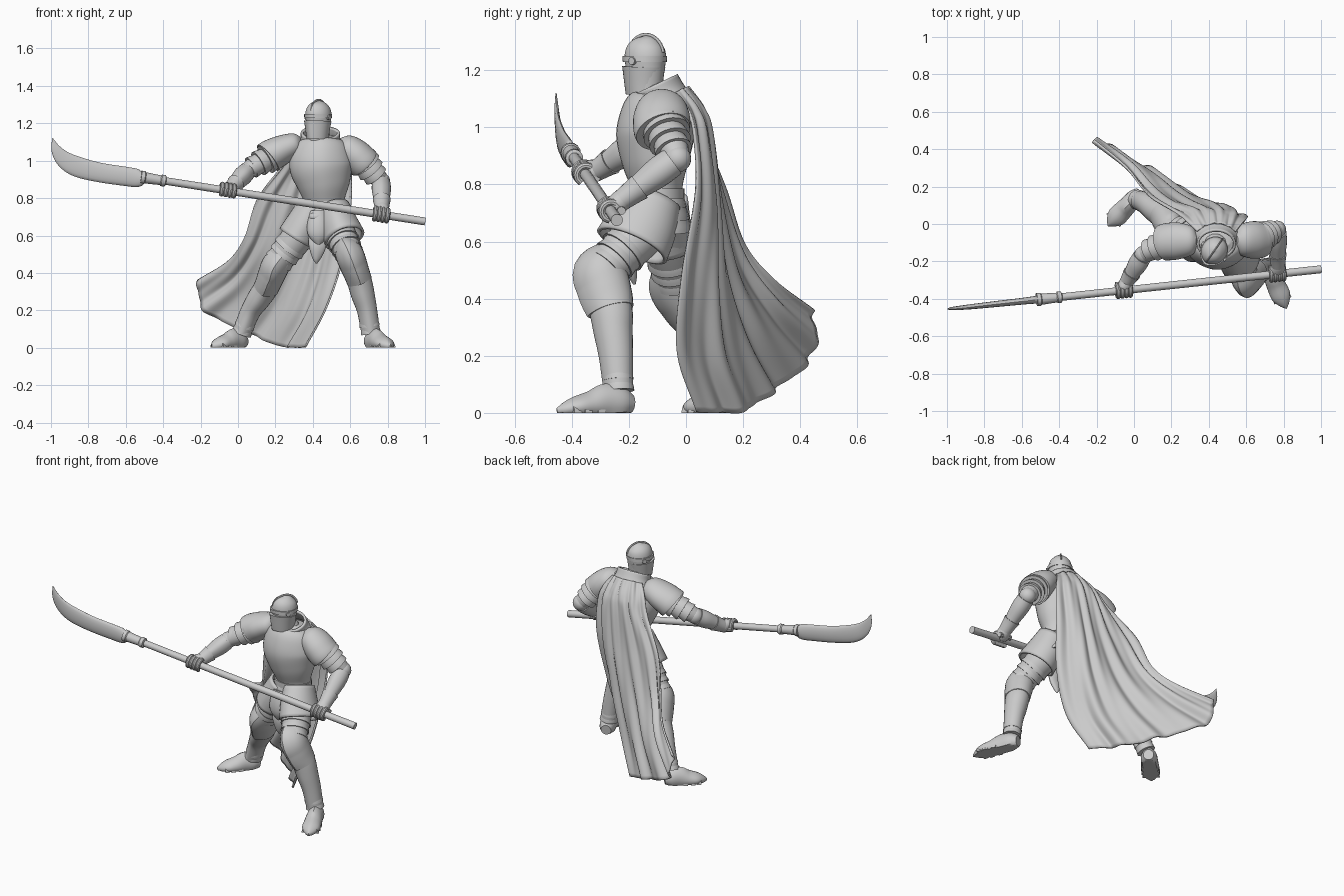
import bpy, bmesh, math
from mathutils import Vector, Matrix

if "Cube" in bpy.data.objects:
    bpy.data.objects.remove(bpy.data.objects["Cube"])

steel = bpy.data.materials.new("plain grey")
steel.use_nodes = True
GREY = (0.6, 0.6, 0.6, 1)
steel.diffuse_color = GREY
steel.node_tree.nodes["Principled BSDF"].inputs["Base Color"].default_value = GREY


def finish(name, bm, thick=0, angle=35):
    """Turn a bmesh into a shaded object that never dips below the floor."""
    bmesh.ops.recalc_face_normals(bm, faces=bm.faces)
    for v in bm.verts:
        v.co.z = max(v.co.z, 0)
    mesh = bpy.data.meshes.new(name)
    bm.to_mesh(mesh)
    bm.free()
    mesh.materials.append(steel)
    ob = bpy.data.objects.new(name, mesh)
    bpy.context.collection.objects.link(ob)
    bpy.ops.object.select_all(action="DESELECT")
    ob.select_set(True)
    bpy.context.view_layer.objects.active = ob
    bpy.ops.object.shade_smooth_by_angle(angle=math.radians(angle))
    if thick:
        mod = ob.modifiers.new("thickness", "SOLIDIFY")
        mod.thickness, mod.offset = thick, 0
    return ob


def spline(rows, steps):
    """Catmull-Rom curve through rows of any width."""
    rows = [Vector(r) for r in rows]
    if steps == 1:
        return rows
    ext = [rows[0] * 2 - rows[1]] + rows + [rows[-1] * 2 - rows[-2]]
    out = []
    for a, b, c, d in zip(ext, ext[1:], ext[2:], ext[3:]):
        for k in range(steps):
            t = k / steps
            out.append((b * 2 + (c - a) * t + (a * 2 - b * 5 + c * 4 - d) * t * t
                        + (b * 3 - a - c * 3 + d) * t ** 3) / 2)
    return out + [rows[-1]]


def skin(bm, rings, closed):
    for r, s in zip(rings, rings[1:]):
        n = len(r)
        for i in range(n if closed else n - 1):
            j = (i + 1) % n
            bm.faces.new((r[i], r[j], s[j], s[i]))


def loft(name, secs, steps=5, sides=24, ref=(0, -1, 0), ridge=0, thick=0):
    """Oval sections (x, y, z, side radius, front radius) along a path."""
    secs = [tuple(s) + (s[3],) if len(s) == 4 else s for s in secs]
    rows = spline(secs, steps)
    bm, rings, ref = bmesh.new(), [], Vector(ref)
    for i, r in enumerate(rows):
        t = rows[min(i + 1, len(rows) - 1)].to_3d() - rows[max(i - 1, 0)].to_3d()
        side = t.cross(ref).normalized()
        up = side.cross(t).normalized()
        ring = []
        for k in range(sides):
            a = math.tau * k / sides
            keel = 1 + ridge * max(0, math.sin(a)) ** 10
            ring.append(bm.verts.new(r.to_3d() + side * max(r[3], .001) * math.cos(a)
                                     + up * max(r[4], .001) * math.sin(a) * keel))
        rings.append(ring)
    skin(bm, rings, True)
    if not thick:
        bm.faces.new(rings[0])
        bm.faces.new(rings[-1])
    return finish(name, bm, thick)


def ball(name, loc, scale):
    bm = bmesh.new()
    bmesh.ops.create_uvsphere(bm, u_segments=24, v_segments=14, radius=1)
    bm.transform(Matrix.Translation(loc) @ Matrix.Diagonal((*scale, 1)))
    return finish(name, bm)


def lames(name, a, b, n, r0, r1, squash=1):
    """Overlapping flared plates from a to b."""
    a, b = Vector(a), Vector(b)
    for i in range(n):
        p, q = a.lerp(b, i / n), a.lerp(b, (i + 1.1) / n)
        r = r0 + (r1 - r0) * i / max(n - 1, 1)
        mid = p.lerp(q, .6)
        loft(f"{name}_{i + 1}", [(*p, r * .9, r * .9 * squash), (*mid, r, r * squash),
                                 (*q, r * 1.04, r * 1.04 * squash)], 3)


# Cuirass with a keeled breastplate, and its waist lames
loft("breastplate", [(.46, -.1, .77, .108, .085), (.46, -.1, .8, .113, .09), (.455, -.105, .88, .145, .115),
                     (.445, -.105, .97, .17, .133), (.445, -.1, 1.05, .155, .12),
                     (.445, -.085, 1.1, .12, .09), (.445, -.08, 1.13, .07, .06)], 6, 40, ridge=.05)
loft("waist_belt", [(.46, -.1, .75, .115, .095), (.46, -.1, .785, .115, .095)], 1, 32)
lames("fauld", (.46, -.1, .77), (.45, -.1, .64), 3, .115, .14, .85)
loft("collar", [(.44, -.078, 1.08, .122, .095), (.44, -.092, 1.115, .1, .084), (.44, -.108, 1.15, .098, .08)],
     4, 32, thick=.014)
ball("neck", (.435, -.11, 1.11), (.065, .06, .06))

# Helmet with raised visor and brow around the eye slit, turned toward the weapon
helmet = [
    loft("helmet", [(0, .0, 1.1, .053, .057), (0, .0, 1.16, .057, .064), (0, 0, 1.21, .065, .07),
                    (0, 0, 1.25, .068, .075), (0, .002, 1.285, .058, .065), (0, .004, 1.31, .034, .038),
                    (0, .004, 1.322, .004, .004)], 5, 32, ridge=.05),
    loft("visor", [(0, -.008, 1.115, .056, .062), (0, -.008, 1.16, .063, .068), (0, -.006, 1.212, .072, .076)],
         5, 32, ridge=.14),
    loft("visor_brow", [(0, -.002, 1.228, .073, .078), (0, -.002, 1.25, .0725, .08)], 1, 32, ridge=.1),
    loft("helmet_comb", [(0, .002 + .076 * math.sin(a), 1.25 + .075 * math.cos(a), .006, .004)
                         for a in [k * .2 - 1.4 for k in range(15)]], 2, 10, ref=(1, 0, 0)),
    loft("visor_ear_pivots", [(-.079, -.005, 1.232, .013), (.079, -.005, 1.232, .013)], 1, 20)]
for part in helmet:
    part.location = (.43, -.142, 0)
    part.rotation_euler.z = math.radians(-35)

# Pauldrons with layered upper arms
loft("right_pauldron", [(.34, -.09, 1.1, .03), (.31, -.09, 1.09, .06, .075), (.24, -.09, 1.06, .078, .098),
                        (.18, -.095, 1.03, .086, .1), (.16, -.1, 1.015, .088, .098)], 5, 32)
loft("left_pauldron", [(.54, -.085, 1.1, .03), (.57, -.085, 1.08, .066, .078), (.62, -.085, 1.04, .083, .098),
                       (.66, -.085, 1.0, .088, .1), (.675, -.08, .985, .088, .098)], 5, 32)
lames("right_shoulder_lame", (.19, -.1, 1.03), (.075, -.14, .965), 3, .078, .058)
lames("left_shoulder_lame", (.66, -.08, 1.01), (.735, -.045, .92), 3, .081, .064)

# Forearms and elbow caps
arms = {"right": ((.15, -.11, 1.01), (.05, -.165, .945), (-.04, -.31, .85)),
        "left": ((.68, -.07, .99), (.765, -.03, .89), (.77, -.225, .745))}
for side, joints in arms.items():
    s, e, w = [Vector(p) for p in joints]
    loft(side + "_upper_arm", [(*s, .055), (*s.lerp(e, .5), .055), (*e, .045)])
    ball(side + "_elbow_cap", e, (.048, .048, .048))
    loft(side + "_vambrace", [(*e.lerp(w, .08), .05), (*e.lerp(w, .35), .051), (*e.lerp(w, .7), .041),
                              (*e.lerp(w, .98), .035)], ridge=.08)
    loft(side + "_gauntlet_cuff", [(*e.lerp(w, .68), .048), (*e.lerp(w, .8), .043), (*e.lerp(w, 1.1), .035)])


def on_pole(x):
    return Vector((x, -.349 + .107 * x, .831 - .156 * x))


# Hands: palm and fingers curled around the shaft
for side, x in (("right", -.055), ("left", .765)):
    c, w = on_pole(x), Vector(arms[side][-1])
    axis = (on_pole(1) - on_pole(0)).normalized()
    back = (w - c - axis * (w - c).dot(axis)).normalized()
    out = axis.cross(back)
    loft(side + "_palm", [(*(w + (w - c) * .3), .034), (*w, .038), (*c.lerp(w, .4), .044, .036), (*c, .03)])
    for k in range(4):
        base = c + axis * (k - 1.5) * .022
        arc = [base + back * math.cos(a) * .031 + out * math.sin(a) * .031
               for a in [j * .55 - .5 for j in range(9)]]
        loft(f"{side}_finger_{k + 1}", [(*p, .013) for p in arc], 2, 10, ref=axis)
    loft(side + "_thumb", [(*(c + back * .03 - out * .02 + axis * d), .015) for d in (-.04, 0, .05)], 3, 10)


# Polearm: round shaft, socket and curved blade
def shaft(name, stations):
    loft(name, [(*on_pole(x), r) for x, r in stations], 1, 16)


shaft("pole", [(1, .021), (-.5, .02)])
shaft("blade_socket", [(-.385, .022), (-.39, .031), (-.41, .031), (-.415, .026), (-.495, .03),
                       (-.5, .035), (-.52, .035)])
loft("blade", [(x, -.349 + .107 * x, z, r, t) for x, z, r, t in (
    (-.505, .91, .032, .022), (-.535, .907, .048, .02), (-.6, .916, .051, .018), (-.74, .937, .052, .016),
    (-.86, .968, .054, .014), (-.93, 1.007, .045, .011), (-.972, 1.06, .027, .008), (-.992, 1.12, .002, .002))],
    4, 16)

# Legs: thigh, greave, knee plate and layered thigh guard
legs = {
    "left": ((.51, -.11, .68), (.6, -.295, .49), (.645, -.262, .37), (.69, -.243, .2), (.71, -.235, .08)),
    "right": ((.38, -.08, .67), (.2, -.028, .44), (.155, .045, .33), (.065, .11, .19), (.02, .13, .08))}
for side, joints in legs.items():
    hip, knee, calf, shin, ankle = [Vector(p) for p in joints]
    loft(side + "_thigh", [(*hip, .09), (*hip.lerp(knee, .5), .084), (*knee, .068)])
    loft(side + "_greave", [(*knee, .062, .068), (*calf, .066, .073), (*calf.lerp(shin, .5), .063, .066),
                            (*shin, .054, .058), (*ankle, .05, .05)], ridge=.08)
    lames(side + "_thigh_lame", hip.lerp(knee, .45), hip.lerp(knee, .9), 3, .085, .076)
    loft(side + "_knee_plate", [(*knee.lerp(hip, .25), .066, .07), (*knee.lerp(hip, .02), .076, .088),
                                (*knee.lerp(calf, .4), .074, .088), (*knee.lerp(calf, .8), .07, .084),
                                (*knee.lerp(calf, 1.1), .068, .077)], ridge=.17)
    lames(side + "_ankle_lame", shin.lerp(ankle, .35), ankle, 2, .052, .052)

# Pointed armoured shoes
for side, heel, toe in (("left", (.7, -.19, 0), (.815, -.452, 0)), ("right", (.035, .17, 0), (-.14, -.01, 0))):
    h, t = Vector(heel), Vector(toe)
    loft(side + "_shoe", [(*(h.lerp(t, f) + Vector((0, 0, z))), w, r) for f, z, w, r in (
        (0, .03, .03, .03), (.15, .035, .046, .055), (.35, .035, .048, .06), (.55, .025, .052, .047),
        (.75, .02, .052, .034), (.9, .012, .03, .022), (1, .008, .003, .008))], 5, 20, ref=(0, 0, 1), ridge=.12)
    for k, (f, w, r) in enumerate(((.42, .05, .083), (.6, .053, .065), (.74, .05, .05))):
        a, b = h.lerp(t, f), h.lerp(t, f + .1)
        loft(f"{side}_shoe_lame_{k + 1}", [(*a, w * .95, r), (*b, w, r * .87)], 1, 20, ref=(0, 0, 1))

# Flared hip guards and the pointed front plates
loft("left_hip_guard", [(.51, -.11, .75, .08, .09), (.54, -.15, .66, .095, .115), (.57, -.187, .585, .105, .125)],
     5, 32, ridge=.05, thick=.014)
loft("right_hip_guard", [(.4, -.09, .75, .08, .09), (.355, -.09, .66, .092, .1), (.31, -.085, .585, .096, .106)],
     5, 32, ridge=.05, thick=.014)
loft("front_plate_upper", [(.43, -.185, .73, .045, .025), (.43, -.2, .66, .06, .03), (.43, -.205, .6, .054, .026),
                           (.43, -.2, .545, .006, .008)], 4, 20, ridge=.15)
loft("front_plate_lower", [(.425, -.18, .6, .05, .02), (.425, -.19, .54, .046, .02), (.42, -.185, .48, .024, .014),
                           (.42, -.18, .45, .003, .004)], 4, 20, ridge=.15)
ball("belt_knot", (.42, -.2, .7), (.04, .025, .025))

# Cape: guide lines from collar to hem, wearer's right to left
guides = [
    [(.34, -.04, 1.12), (.285, .01, 1.06), (.24, .045, .97), (.1, .13, .79), (.035, .2, .59), (-.05, .31, .465),
     (-.215, .45, .36)],
    [(.38, -.01, 1.135), (.35, .045, 1.06), (.32, .08, .97), (.22, .12, .75), (.12, .19, .52), (0, .31, .34),
     (-.18, .44, .2)],
    [(.44, .005, 1.14), (.43, .062, 1.06), (.41, .085, .97), (.36, .11, .72), (.28, .15, .46), (.18, .22, .25),
     (.05, .31, .08)],
    [(.5, -.01, 1.135), (.51, .045, 1.06), (.51, .075, .97), (.48, .1, .72), (.43, .1, .44), (.35, .12, .2),
     (.24, .19, .005)],
    [(.545, -.04, 1.12), (.58, .005, 1.06), (.6, .025, .97), (.6, .03, .78), (.555, -.02, .48), (.47, -.035, .22),
     (.36, .035, .005)]]
bm = bmesh.new()
lines = [spline(g, 10) for g in guides]
rows = [[bm.verts.new(p) for p in spline(row, 24)] for row in zip(*lines)]
skin(bm, rows, False)
bm.normal_update()
shift = []
for i, row in enumerate(rows):
    t = i / (len(rows) - 1)
    for k, v in enumerate(row):
        u = k / (len(row) - 1)
        fold = math.sin(u * 32 + 3 * t) + .45 * math.sin(u * 55 - 4 * t + 1)
        shift.append((v, v.normal * fold * (.003 + .01 * t)))
for v, d in shift:
    v.co += d
finish("cape", bm, .01, 60)
